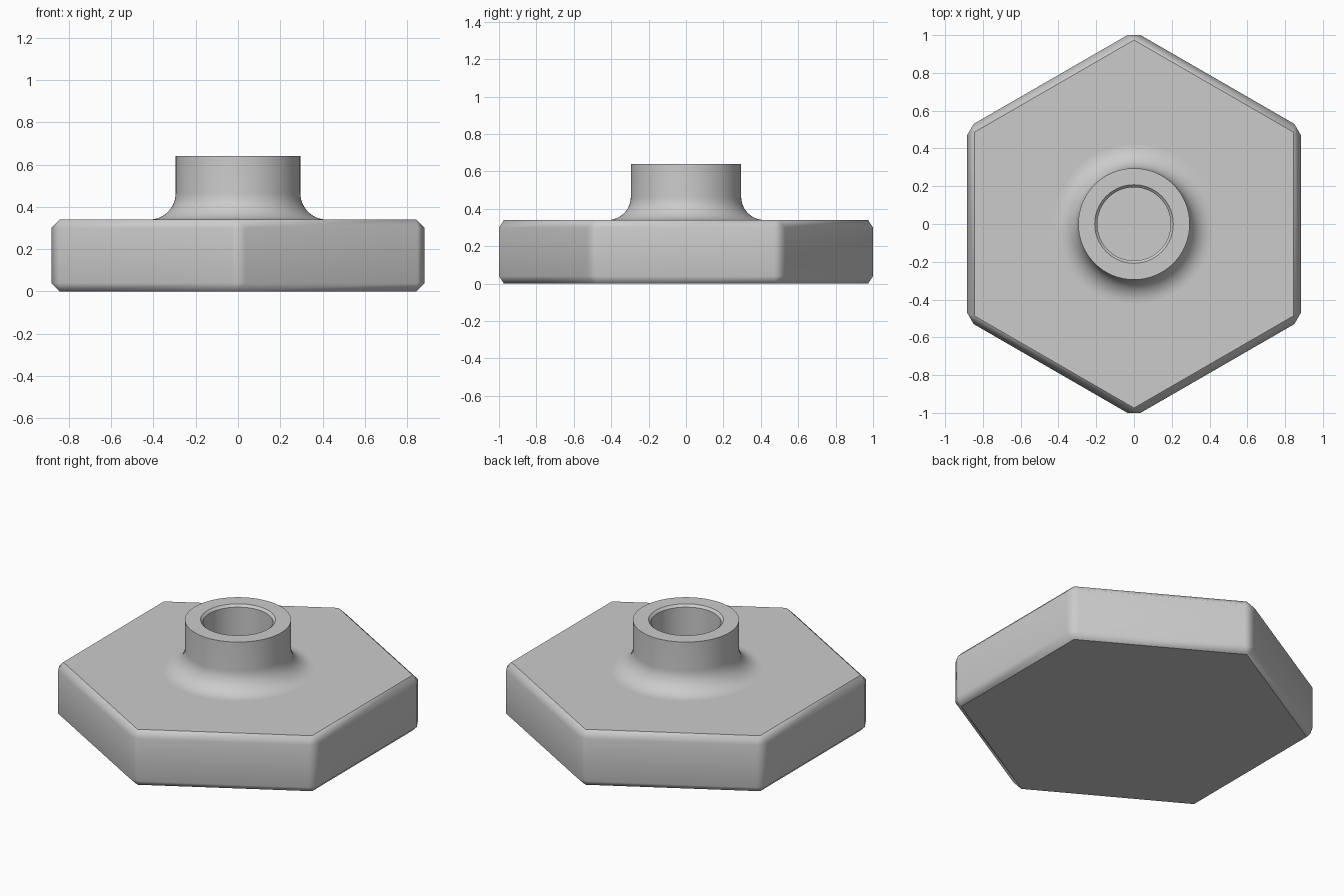
import bpy, bmesh, math

if "Cube" in bpy.data.objects:
    bpy.data.objects.remove(bpy.data.objects["Cube"], do_unlink=True)

grey = bpy.data.materials.new("light grey")
grey.use_nodes = True
grey.diffuse_color = (0.6, 0.6, 0.6, 1)
grey.node_tree.nodes["Principled BSDF"].inputs["Base Color"].default_value = (0.6, 0.6, 0.6, 1)

TOP = 0.34       # top of the hexagonal plate
BEVEL = 0.04
FILLET = 0.125
COLLAR = 0.295
RIM = 0.64


def finish(bm, name, angle):
    """Turn a bmesh into a smooth-shaded object with sharp creases."""
    bmesh.ops.recalc_face_normals(bm, faces=bm.faces)
    mesh = bpy.data.meshes.new(name)
    bm.to_mesh(mesh)
    bm.free()
    mesh.materials.append(grey)
    obj = bpy.data.objects.new(name, mesh)
    bpy.context.collection.objects.link(obj)
    bpy.ops.object.select_all(action="DESELECT")
    obj.select_set(True)
    bpy.context.view_layer.objects.active = obj
    bpy.ops.object.shade_smooth_by_angle(angle=math.radians(angle))
    return obj


# Hexagonal plate with every edge chamfered, corners towards front and back
bm = bmesh.new()
radius = 1 + BEVEL / 2
ring = [bm.verts.new((radius * math.sin(math.radians(60 * i)),
                      radius * math.cos(math.radians(60 * i)), 0)) for i in range(6)]
base = bm.faces.new(ring)
side = bmesh.ops.extrude_face_region(bm, geom=[base], use_keep_orig=True)
bmesh.ops.translate(bm, vec=(0, 0, TOP),
                    verts=[g for g in side["geom"] if isinstance(g, bmesh.types.BMVert)])
bmesh.ops.recalc_face_normals(bm, faces=bm.faces)
bmesh.ops.bevel(bm, geom=list(bm.edges), offset=BEVEL, offset_type="OFFSET",
                segments=1, profile=0.5, affect="EDGES")
plate = finish(bm, "hexagonal_plate", 35)
weighted = plate.modifiers.new("even shading", "WEIGHTED_NORMAL")
weighted.keep_sharp = True

# Round collar: concave fillet, straight wall, flat rim, chamfered bore
profile = []
for i in range(13):
    a = math.radians(90 * i / 12)
    profile.append((COLLAR + FILLET * (1 - math.sin(a)), TOP + FILLET * (1 - math.cos(a))))
profile += [(COLLAR, RIM), (0.208, RIM), (0.194, RIM - 0.014), (0.194, TOP)]

bm = bmesh.new()
points = [bm.verts.new((r, 0, z)) for r, z in profile]
edges = [bm.edges.new(pair) for pair in zip(points, points[1:])]
bmesh.ops.spin(bm, geom=points + edges, cent=(0, 0, 0), axis=(0, 0, 1),
               angle=math.tau, steps=96, use_merge=True)
bmesh.ops.remove_doubles(bm, verts=bm.verts, dist=0.0001)
collar = finish(bm, "collar", 35)

# Open surface: make sure the wall faces outward
wall = max(collar.data.polygons, key=lambda p: p.center.xy.length)
if wall.normal.z < 0:
    collar.data.flip_normals()
